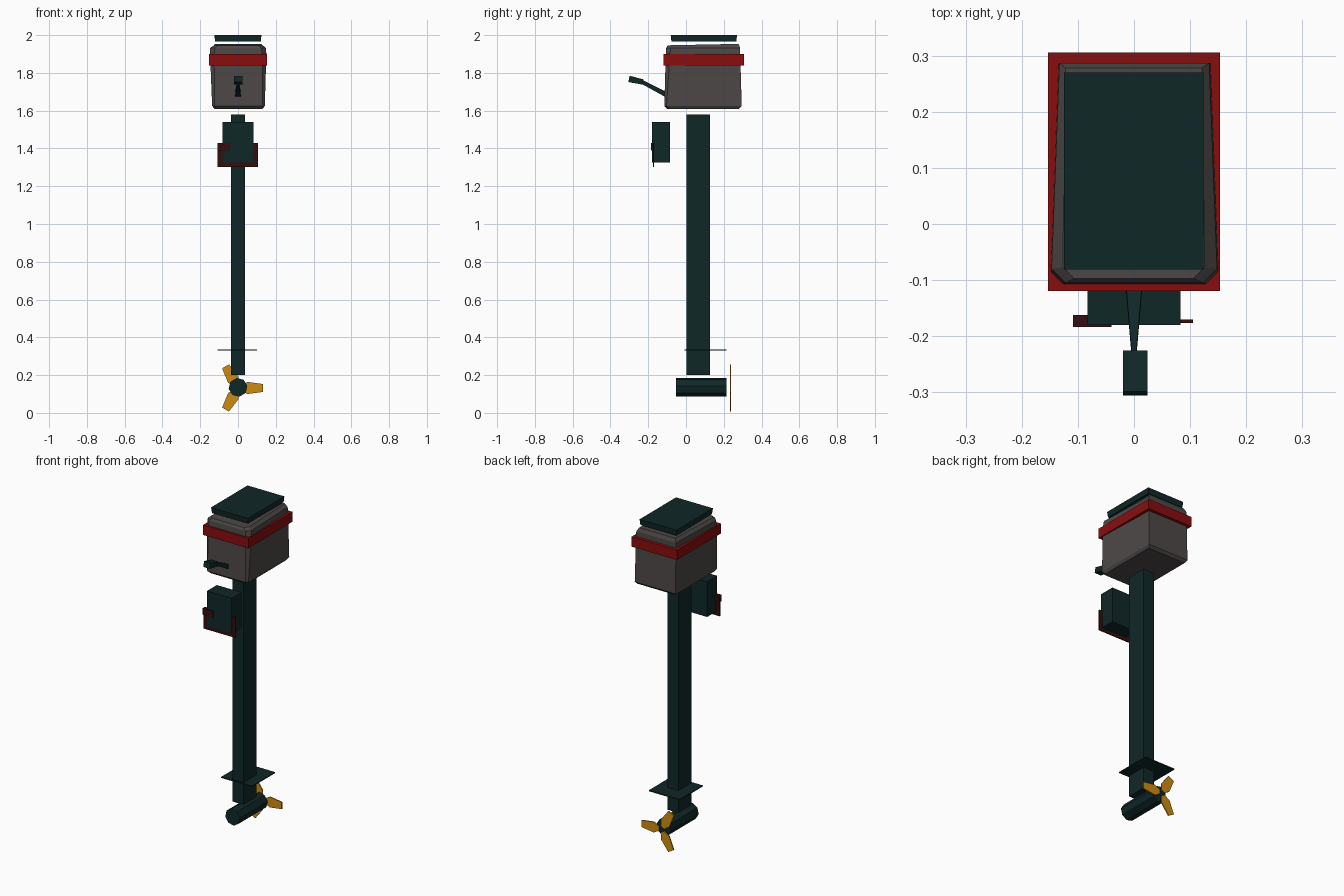
import bpy, bmesh, math
from mathutils import Vector

if "Cube" in bpy.data.objects:
    bpy.data.objects.remove(bpy.data.objects["Cube"])


def material(name, rgb):
    m = bpy.data.materials.new(name)
    m.diffuse_color = (*rgb, 1)
    m.use_nodes = True
    m.node_tree.nodes["Principled BSDF"].inputs["Base Color"].default_value = m.diffuse_color
    return m


TEAL = material("dark teal", (0.005, 0.02, 0.02))
GREY = material("warm grey", (0.075, 0.065, 0.065))
RED = material("red", (0.25, 0.004, 0.004))
MAROON = material("maroon", (0.035, 0.004, 0.004))
ORANGE = material("orange", (0.62, 0.26, 0.006))


def loft(name, rings, mat):
    """Closed solid through rings of equal point count."""
    bm = bmesh.new()
    loops = [[bm.verts.new(p) for p in ring] for ring in rings]
    n = len(loops[0])
    for a, b in zip(loops, loops[1:]):
        for i in range(n):
            j = (i + 1) % n
            bm.faces.new((a[i], a[j], b[j], b[i]))
    bm.faces.new(loops[0][::-1])
    bm.faces.new(loops[-1])
    bmesh.ops.recalc_face_normals(bm, faces=bm.faces)
    me = bpy.data.meshes.new(name)
    bm.to_mesh(me)
    bm.free()
    me.materials.append(mat)
    ob = bpy.data.objects.new(name, me)
    bpy.context.collection.objects.link(ob)
    return ob


def rect(x0, x1, y0, y1, z):
    return [(x0, y0, z), (x1, y0, z), (x1, y1, z), (x0, y1, z)]


def box(name, x, y, z, mat):
    return loft(name, [rect(*x, *y, z[0]), rect(*x, *y, z[1])], mat)


# Engine cover: slightly irregular box with clipped front corners and bevelled rim
def cover_ring(x0, x1, y0, y1, cut, z, back_in=0.0, rise=0.0):
    pts = [(x0 + cut, y0), (x1 - cut, y0), (x1, y0 + cut), (x1 - back_in, y1),
           (x0 + back_in, y1), (x0, y0 + cut)]
    return [(px, py, z + rise * (py - y0)) for px, py in pts]


loft("engine_cover", [
    cover_ring(-0.125, 0.13, -0.10, 0.28, 0.012, 1.61),
    cover_ring(-0.137, 0.142, -0.115, 0.295, 0.012, 1.625, 0.003),
    cover_ring(-0.148, 0.15, -0.107, 0.287, 0.022, 1.90, 0.014),
    cover_ring(-0.147, 0.148, -0.105, 0.287, 0.025, 1.932, 0.014),
    cover_ring(-0.127, 0.126, -0.097, 0.278, 0.02, 1.946, 0.005, 0.02),
], GREY)

# Band round the cover and floating lid
box("cover_band", (-0.153, 0.153), (-0.119, 0.306), (1.84, 1.9), RED)
loft("lid", [rect(-0.121, 0.121, -0.077, 0.266, 1.965),
             rect(-0.125, 0.124, -0.081, 0.27, 2.0)], TEAL)

# Long drive shaft housing
box("shaft_housing", (-0.037, 0.037), (0.002, 0.127), (0.2, 1.58), TEAL)

# Mounting bracket with clamp plate and clamp knob
box("bracket", (-0.083, 0.083), (-0.18, -0.085), (1.325, 1.54), TEAL)
box("clamp_plate", (-0.108, 0.105), (-0.176, -0.17), (1.303, 1.43), MAROON)
box("clamp_knob", (-0.109, -0.04), (-0.184, -0.162), (1.39, 1.43), MAROON)


# Tiller arm and grip, as bars in the yz plane
def bar(name, ends, mat):
    rings = []
    d = (Vector(ends[1][0]) - Vector(ends[0][0])).normalized()
    up = Vector((1, 0, 0)).cross(d)
    for c, hw, hh in ends:
        c, s = Vector(c), Vector((hw, 0, 0))
        rings.append([c - s - up * hh, c + s - up * hh,
                      c + s + up * hh, c - s + up * hh])
    return loft(name, rings, mat)


bar("tiller_arm", [((0, -0.105, 1.685), 0.015, 0.013),
                   ((0, -0.235, 1.753), 0.004, 0.01)], TEAL)
bar("tiller_grip", [((0.002, -0.228, 1.752), 0.022, 0.014),
                    ((0.002, -0.302, 1.768), 0.022, 0.017)], TEAL)

# Anti-splash plate
box("splash_plate", (-0.108, 0.1), (-0.008, 0.215), (0.329, 0.335), TEAL)

# Gear case: faceted tube along y
loft("gear_case", [[(0.05 * math.cos(a), y, 0.135 + 0.05 * math.sin(a))
                    for a in [math.tau * (i + 0.2) / 8 for i in range(8)]]
                   for y in (-0.052, 0.215)], TEAL)

# Three propeller blades
outline = [(0.015, -0.012), (0.05, -0.032), (0.132, -0.021),
           (0.132, 0.021), (0.05, 0.032), (0.015, 0.012)]
for k in range(3):
    c, s = math.cos(k * math.tau / 3), math.sin(k * math.tau / 3)
    loft("propeller_blade_%d" % (k + 1),
         [[(r * c - w * s, y, 0.132 + r * s + w * c) for r, w in outline]
          for y in (0.232, 0.239)], ORANGE)
